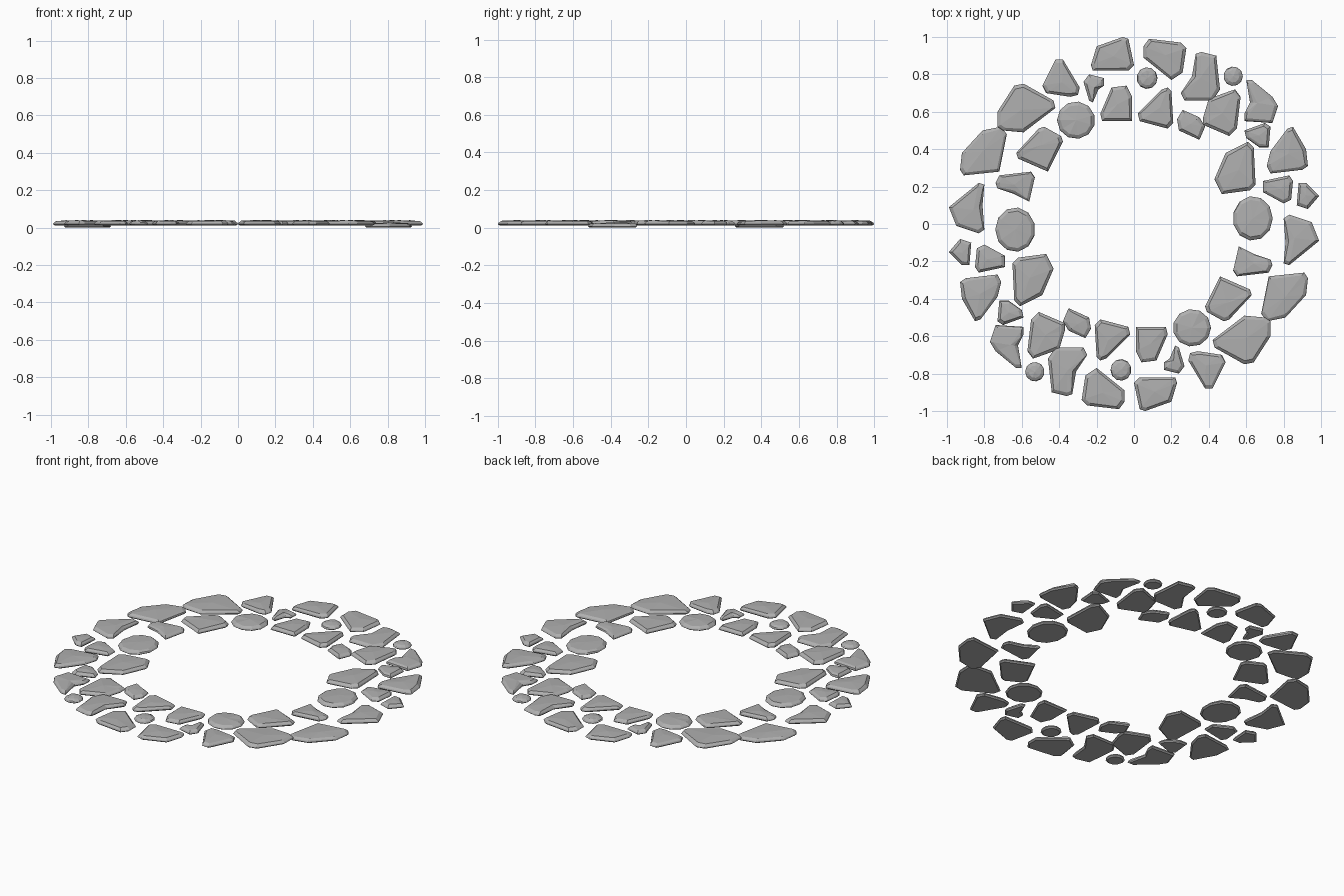
import bpy
import bmesh
import math
import random
from mathutils import Vector

random.seed(4)

default_cube = bpy.data.objects.get("Cube")
if default_cube:
    bpy.data.objects.remove(default_cube, do_unlink=True)

# One grey for every stone
grey = bpy.data.materials.new("stone grey")
grey.use_nodes = True
colour = (0.43, 0.43, 0.43, 1)
grey.diffuse_color = colour
shader = grey.node_tree.nodes["Principled BSDF"]
shader.inputs["Base Color"].default_value = colour
shader.inputs["Roughness"].default_value = 0.9

TOP = 0.04
BOTTOM = 0.012


def stone(name, *outline, drop=0):
    """Chipped flat slab from an outline in hundredths, plus its opposite twin."""
    points = [Vector((x, y)) / 100 for x, y in outline]
    centre = sum(points, Vector((0, 0))) / len(points)
    bm = bmesh.new()

    def ring(inset, z, jitter=0):
        verts = []
        for p in points:
            arm = p - centre
            q = centre + arm * (1 - inset / arm.length)
            verts.append(bm.verts.new((q.x, q.y, z - drop - random.random() * jitter)))
        return verts

    # Bevelled foot, wall, worn shoulder and slightly domed cap
    rings = [
        ring(0.01, BOTTOM),
        ring(0, BOTTOM + 0.007),
        ring(0.004, TOP - 0.012, 0.003),
        ring(0.019, TOP - 0.002, 0.004),
    ]
    apex = bm.verts.new((centre.x, centre.y, TOP - drop))
    count = len(points)
    bm.faces.new(rings[0])
    for i in range(count):
        j = (i + 1) % count
        for low, high in zip(rings, rings[1:]):
            bm.faces.new((low[i], low[j], high[j], high[i]))
        bm.faces.new((rings[-1][i], rings[-1][j], apex))
    bmesh.ops.recalc_face_normals(bm, faces=bm.faces)

    mesh = bpy.data.meshes.new(name)
    bm.to_mesh(mesh)
    bm.free()
    mesh.materials.append(grey)

    # The path repeats after half a turn about its centre
    for suffix, turn in (("", 0), ("_opposite", math.pi)):
        obj = bpy.data.objects.new(name + suffix, mesh)
        obj.rotation_euler.z = turn
        bpy.context.collection.objects.link(obj)


def pebble(name, x, y, rx, ry, sides=11):
    """Rounded stone with an elliptical outline."""
    angles = [math.tau * i / sides for i in range(sides)]
    stone(name, *[(x + rx * math.cos(a), y + ry * math.sin(a)) for a in angles])


# Rounded pebbles
pebble("outer_small_pebble", 53, 79, 5.2, 5.2)
pebble("back_small_pebble", 7, 78, 5.6, 5.8)
pebble("left_large_pebble", 63.5, 3, 10.7, 11.9)
pebble("front_large_pebble", 31, -55.5, 10.2, 10)

# Outer ring slabs
stone("back_slab", (-20, 95), (-6, 100), (-3, 99), (0, 85), (-3, 82), (-22, 82), (-23, 85))
stone("back_left_slab", (5, 95), (8, 99), (25, 97), (28, 94), (26, 81), (20, 77), (5, 89))
stone("back_left_tall_slab", (33, 91), (36, 92), (44, 90), (46, 72), (42, 66), (27, 66), (25, 70), (31, 79))
stone("back_left_corner_slab", (60, 77), (63, 77), (74, 68), (77, 63), (74, 54), (59, 55), (59, 59), (62, 65))
stone("left_rear_slab", (82, 51), (85, 52), (92, 40), (93, 31), (90, 29), (73, 27), (71, 31), (73, 39))
stone("left_edge_chip", (88, 22), (92, 22), (99, 15), (93, 8), (87, 10))
stone("left_edge_slab", (80, 3), (83, 5), (95, 1), (99, -9), (83, -22), (80, -21), (81, -10))
stone("left_low_slab", (72, -28), (91, -26), (93, -29), (92, -38), (81, -50), (71, -52), (68, -48), drop=BOTTOM)
stone("front_left_big_slab", (42, -62), (59, -49), (70, -50), (73, -52), (73, -60), (64, -74), (59, -75), (43, -66))
stone("front_left_wedge", (30, -69), (34, -68), (47, -70), (49, -74), (42, -88), (38, -88), (29, -73))

# Inner ring slabs
stone("back_inner_slab", (15, 72), (18, 73), (20, 71), (21, 54), (18, 51), (3, 55), (2, 59))
stone("back_left_inner_slab", (40, 67), (54, 72), (57, 68), (55, 51), (51, 47), (37, 53), (37, 57))
stone("left_inner_slab", (49, 38), (61, 44), (64, 41), (65, 21), (62, 18), (47, 16), (43, 24))
stone("left_inner_wedge", (56, -12), (64, -16), (73, -19), (74, -22), (72, -26), (55, -28), (53, -25))
stone("front_left_inner_slab", (46, -28), (62, -35), (63, -38), (51, -51), (48, -52), (39, -47), (38, -44))
stone("front_inner_wedge", (1, -55), (17, -55), (18, -59), (12, -73), (4, -74), (1, -68))

# Small filler stones
stone("back_filler", (23, 56), (26, 61), (35, 57), (38, 52), (35, 45), (24, 50))
stone("back_left_filler", (59, 50), (70, 54), (73, 52), (72, 41), (67, 41), (60, 46))
stone("left_filler", (69, 23), (83, 26), (85, 23), (84, 13), (80, 11), (69, 17))
stone("front_filler", (22, -65), (24, -66), (27, -76), (24, -80), (16, -78), (16, -74), (19, -72))
